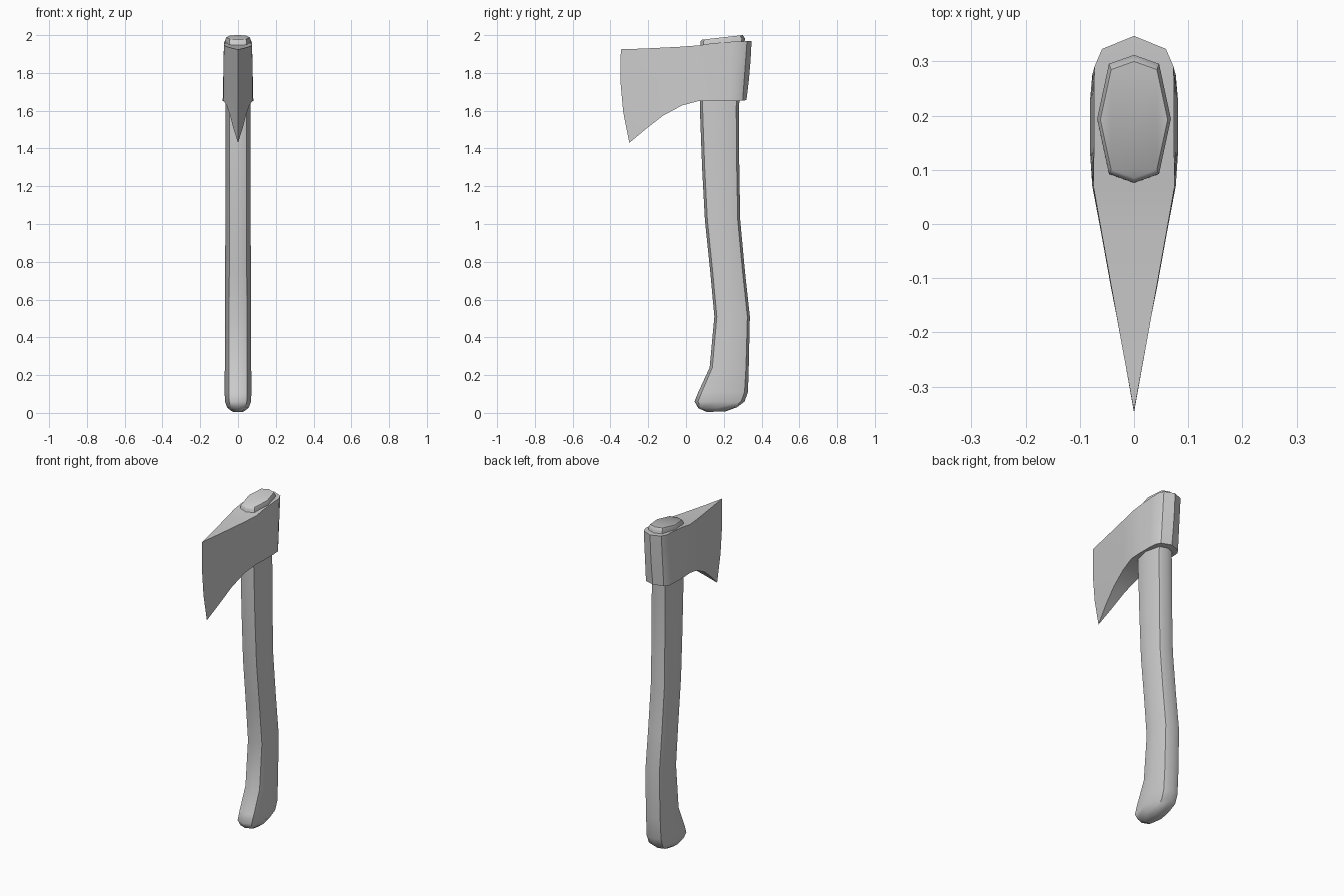
import bpy, bmesh, math

if "Cube" in bpy.data.objects:
    bpy.data.objects.remove(bpy.data.objects["Cube"])


def finish(name, bm, angle):
    bmesh.ops.recalc_face_normals(bm, faces=bm.faces)
    mesh = bpy.data.meshes.new(name)
    bm.to_mesh(mesh)
    bm.free()
    obj = bpy.data.objects.new(name, mesh)
    bpy.context.collection.objects.link(obj)
    bpy.ops.object.select_all(action='DESELECT')
    obj.select_set(True)
    bpy.context.view_layer.objects.active = obj
    bpy.ops.object.shade_smooth_by_angle(angle=math.radians(angle))
    return obj


def bridge(bm, a, b):
    n = len(a)
    for i in range(n):
        j = (i + 1) % n
        bm.faces.new((a[i], a[j], b[j], b[i]))


def lerp(a, b, t):
    return a + (b - a) * t


# Handle: eight-sided sections as front y, front z, back y, back z, half width
sections = [
    (.11, .005, .21, .008, .030), (.065, .025, .27, .03, .057),
    (.045, .06, .31, .06, .069), (.065, .11, .328, .11, .071),
    (.125, .24, .332, .24, .070), (.15, .51, .338, .51, .069),
    (.128, .75, .312, .75, .068), (.10, 1.02, .287, 1.02, .067),
    (.085, 1.3, .282, 1.3, .066), (.073, 1.62, .28, 1.62, .066),
    (.076, 1.965, .312, 1.982, .068), (.085, 1.976, .30, 2.0, .062),
]
outline = [(0, -1), (.68, -.86), (1, 0), (.68, .86),
           (0, 1), (-.68, .86), (-1, 0), (-.68, -.86)]
bm = bmesh.new()
rings = []
for y0, z0, y1, z1, w in sections:
    rings.append([bm.verts.new((u * w, lerp(y0, y1, (v + 1) / 2),
                                lerp(z0, z1, (v + 1) / 2))) for u, v in outline])
for a, b in zip(rings, rings[1:]):
    bridge(bm, a, b)
bm.faces.new(rings[0])
bm.faces.new(rings[-1])
finish("handle", bm, 50)

# Head: columns from cutting edge to poll
# top y, bottom y, top half width, bottom half width, top z, bottom z, bulge
columns = [
    (-.345, -.30, 0, 0, 1.925, 1.43, .02),
    (-.22, -.21, .023, .024, 1.929, 1.505, 0),
    (-.12, -.12, .041, .042, 1.934, 1.575, 0),
    (-.02, -.02, .059, .060, 1.939, 1.628, 0),
    (.07, .07, .075, .077, 1.946, 1.652, 0),
    (.14, .13, .074, .081, 1.957, 1.652, 0),
    (.24, .23, .074, .081, 1.965, 1.652, 0),
    (.29, .275, .073, .077, 1.967, 1.652, 0),
    (.323, .30, .059, .060, 1.968, 1.654, 0),
    (.347, .32, 0, 0, 1.968, 1.656, -.004),
]
bm = bmesh.new()
rows = []
n = len(columns)
for t in (0, .33, .67, 1):
    pts = [(lerp(wb, wt, t), lerp(yb, yt, t) - bulge * 4 * t * (1 - t), lerp(zb, zt, t))
           for yt, yb, wt, wb, zt, zb, bulge in columns]
    pts += [(-x, y, z) for x, y, z in reversed(pts[1:-1])]
    rows.append([bm.verts.new(p) for p in pts])
for a, b in zip(rows, rows[1:]):
    bridge(bm, a, b)

# Top and bottom of the head, closed with strips across the width
for row in (rows[0], rows[-1]):
    m = len(row)
    bm.faces.new((row[0], row[1], row[m - 1]))
    for i in range(1, n - 2):
        bm.faces.new((row[i], row[i + 1], row[m - i - 1], row[m - i]))
    bm.faces.new((row[n - 2], row[n - 1], row[n]))
finish("axe_head", bm, 35)
